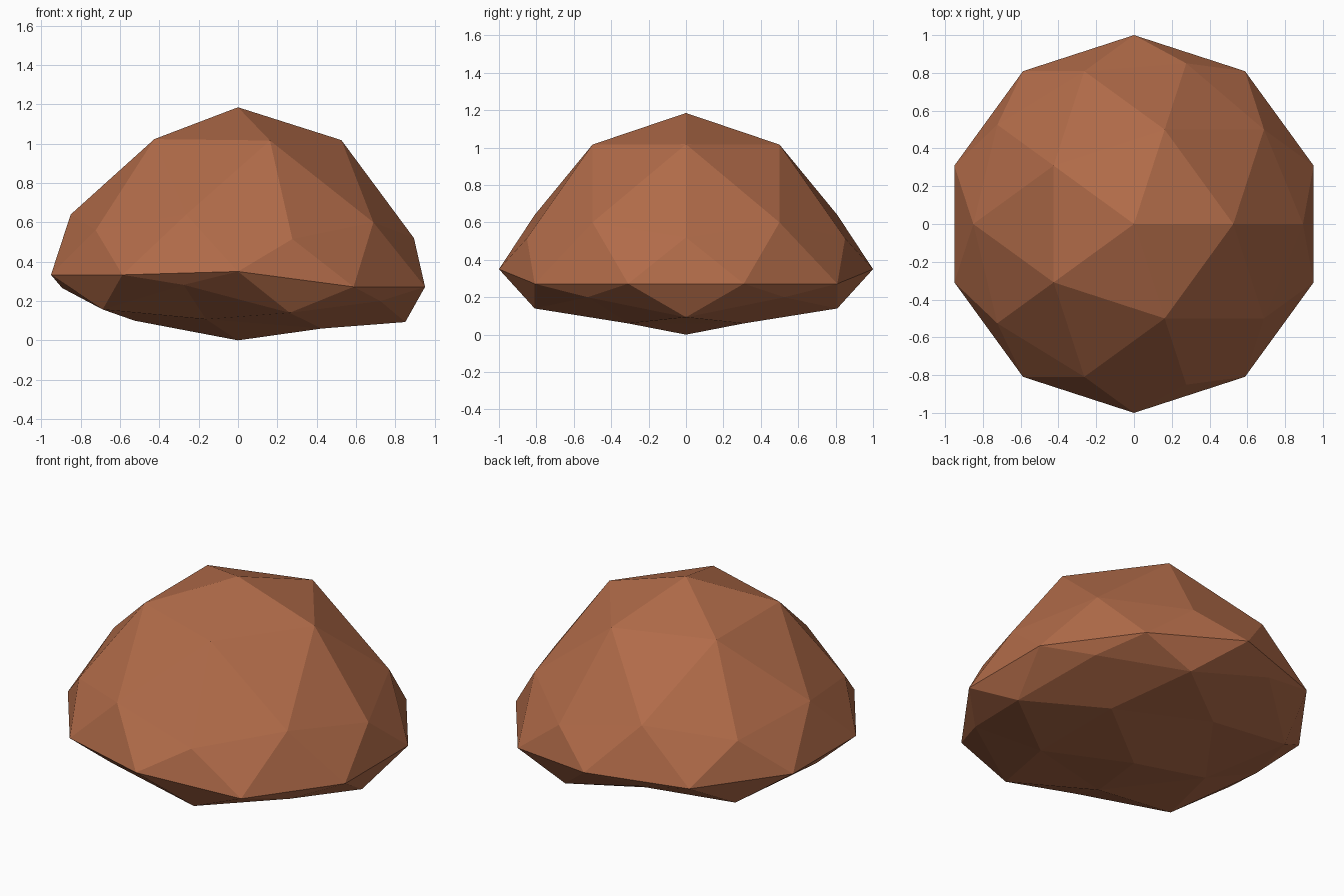
import bpy
import bmesh

cube = bpy.data.objects.get("Cube")
if cube:
    bpy.data.objects.remove(cube, do_unlink=True)

# Brown stone colour
brown = bpy.data.materials.new("reddish brown")
brown.use_nodes = True
colour = (0.44, 0.147, 0.066, 1)
brown.diffuse_color = colour
shader = brown.node_tree.nodes["Principled BSDF"]
shader.inputs["Base Color"].default_value = colour
shader.inputs["Roughness"].default_value = 0.9

# Each ring of a unit icosphere: original height, then {x: new height}
RINGS = [
    (1.0, {0: 1.185}),
    (0.851, {-0.425: 1.023, 0.163: 1.016, 0.526: 1.018}),
    (0.526, {-0.851: 0.64, -0.263: 0.64, 0.688: 0.6}),
    (0.447, {-0.724: 0.56, 0.276: 0.515, 0.894: 0.52}),
    (0.0, {-0.951: 0.333, -0.588: 0.333, 0: 0.35, 0.588: 0.272, 0.951: 0.272}),
    (-0.447, {-0.894: 0.266, -0.276: 0.282, 0.724: 0.2}),
    (-0.526, {-0.688: 0.157, 0.263: 0.14, 0.851: 0.093}),
    (-0.851, {-0.526: 0.1, -0.163: 0.107, 0.425: 0.06}),
    (-1.0, {0: 0.0}),
]

# Faceted boulder: a low-poly ball squashed into a dome with a shallow underside
bm = bmesh.new()
bmesh.ops.create_icosphere(bm, subdivisions=2, radius=1)
for v in bm.verts:
    heights = min(RINGS, key=lambda ring: abs(ring[0] - v.co.z))[1]
    v.co.z = heights[min(heights, key=lambda x: abs(x - v.co.x))]
bmesh.ops.recalc_face_normals(bm, faces=bm.faces)

mesh = bpy.data.meshes.new("boulder")
bm.to_mesh(mesh)
bm.free()
mesh.materials.append(brown)
boulder = bpy.data.objects.new("boulder", mesh)
bpy.context.collection.objects.link(boulder)
